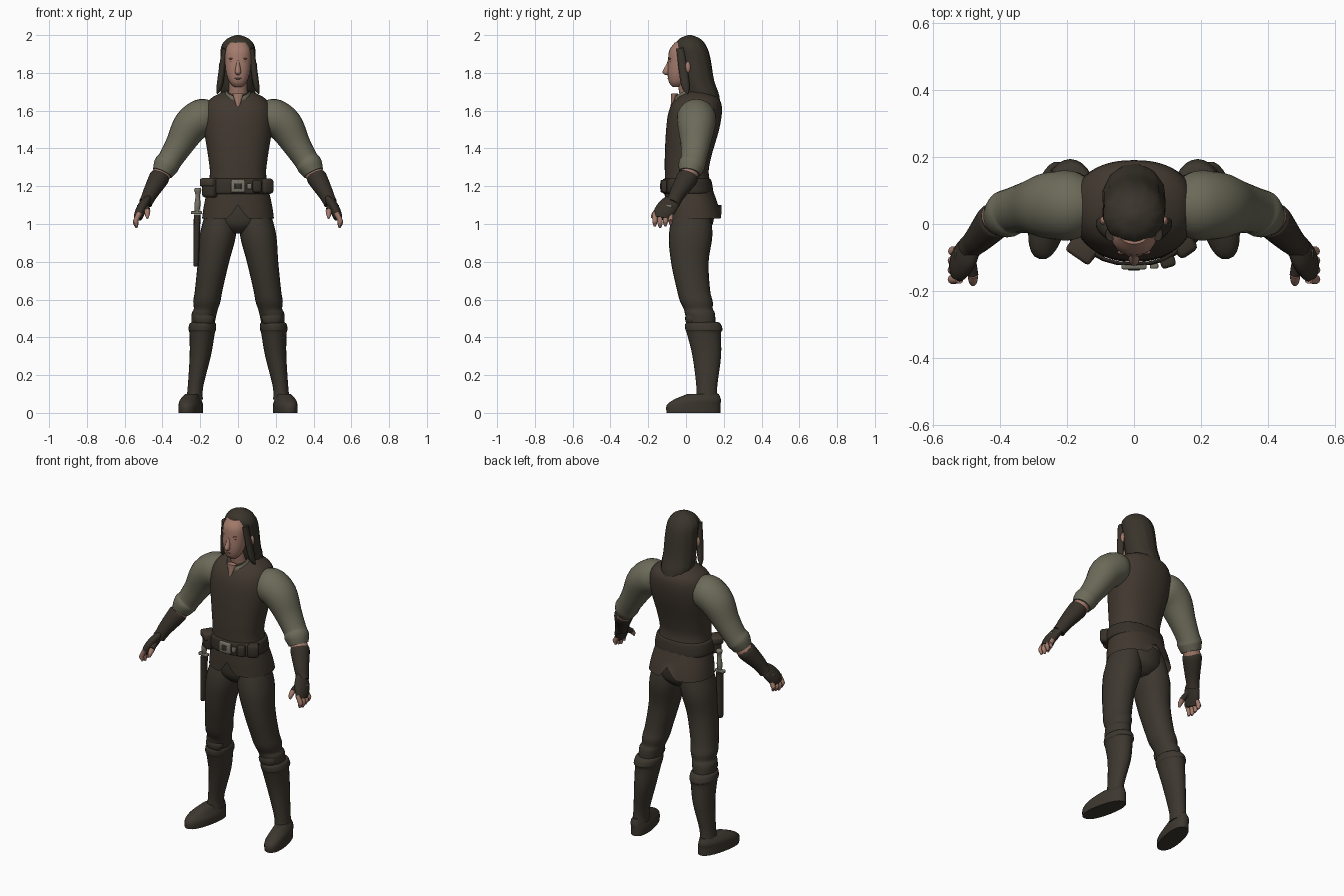
import bpy, bmesh, math
from mathutils import Vector

if "Cube" in bpy.data.objects:
    bpy.data.objects.remove(bpy.data.objects["Cube"], do_unlink=True)


def material(name, *rgb):
    mat = bpy.data.materials.new(name)
    mat.use_nodes = True
    mat.diffuse_color = (*rgb, 1)
    mat.node_tree.nodes["Principled BSDF"].inputs["Base Color"].default_value = (*rgb, 1)
    return mat


VEST = material("brown_leather", .053, .04, .029)
CLOTH = material("dark_trouser_and_boot_brown", .046, .038, .028)
SHIRT = material("grey_green_linen", .15, .145, .1)
SKIN = material("skin", .37, .2, .15)
SHADED = material("shaded_skin", .24, .12, .09)
HAIR = material("dark_hair", .041, .034, .024)
GLOVE = material("dark_glove_and_belt_leather", .038, .03, .022)
METAL = material("dull_metal", .19, .18, .14)
SIDES = {"left": 1, "right": -1}


def finish(name, bm, mat):
    bmesh.ops.recalc_face_normals(bm, faces=bm.faces)
    mesh = bpy.data.meshes.new(name)
    bm.to_mesh(mesh)
    bm.free()
    mesh.materials.append(mat)
    obj = bpy.data.objects.new(name, mesh)
    bpy.context.collection.objects.link(obj)
    bpy.ops.object.select_all(action='DESELECT')
    bpy.context.view_layer.objects.active = obj
    obj.select_set(True)
    bpy.ops.object.shade_smooth_by_angle(angle=math.radians(50))
    return obj


def spline(stations, steps=4):
    """Smooth the stations with a curve that passes through every one."""
    keys = [Vector(s) for s in stations]
    keys = [keys[0], *keys, keys[-1]]
    dense = []
    for a, b, c, d in zip(keys, keys[1:], keys[2:], keys[3:]):
        for k in range(steps):
            t = k / steps
            dense.append(b + (c - a) * (t / 2) + (a - b * 2.5 + c * 2 - d / 2) * t ** 2
                         + ((b - c) * 3 + d - a) * (t ** 3 / 2))
    return dense + [keys[-1]]


def loft(name, mat, stations, deep=1, along=False, side=1, sides=24, power=2,
         turn=0, ripple=0, cap=True, edit=None):
    """Skin rings given as x, y, z, radius; depth is the radius times deep."""
    bm = bmesh.new()
    dense = spline(stations)
    points = [s.to_3d() for s in dense]
    rings = []
    for i, centre in enumerate(points):
        axis = Vector((0, 0, 1))
        if along:
            axis = (points[min(i + 1, len(points) - 1)] - points[max(i - 1, 0)]).normalized()
        u = Vector((0, 1, 0)).cross(axis).normalized()
        v = axis.cross(u)
        ring = []
        for k in range(sides):
            angle = math.tau * k / sides
            c, s = math.cos(angle), math.sin(angle)
            size = dense[i][3] * (1 + ripple * math.cos(sides * angle / 3 + i / 4))
            across = math.copysign(abs(c) ** (2 / power), c) * size
            depth = math.copysign(abs(s) ** (2 / power), s) * size * deep
            co = centre + u * (across * math.cos(turn) - depth * math.sin(turn))
            co += v * (across * math.sin(turn) + depth * math.cos(turn))
            if edit:
                edit(co)
            co.x *= side
            ring.append(bm.verts.new(co))
        rings.append(ring)
    for low, high in zip(rings, rings[1:]):
        for k in range(sides):
            m = (k + 1) % sides
            bm.faces.new((low[k], low[m], high[m], high[k]))
    if cap:
        bm.faces.new(rings[0])
        bm.faces.new(rings[-1])
    return finish(name, bm, mat)


def central(name, mat, rows, **options):
    """Loft on the middle plane from rows of y, z, radius."""
    loft(name, mat, [(0, *row) for row in rows], **options)


def pair(name, mat, stations, **options):
    """Loft the left part and its mirrored right part."""
    for tag, side in SIDES.items():
        loft(tag + "_" + name, mat, stations, side=side, **options)


def block(name, mat, loc, size, turn=0):
    bm = bmesh.new()
    bmesh.ops.create_cube(bm, size=1)
    bmesh.ops.scale(bm, vec=size, verts=bm.verts)
    bmesh.ops.bevel(bm, geom=bm.edges[:], offset=min(size) / 4, segments=2,
                    affect='EDGES', profile=.5)
    obj = finish(name, bm, mat)
    obj.location = loc
    obj.rotation_euler.z = turn


def ball(name, mat, loc, size):
    bm = bmesh.new()
    bmesh.ops.create_uvsphere(bm, u_segments=16, v_segments=10, radius=1)
    bmesh.ops.scale(bm, vec=size, verts=bm.verts)
    finish(name, bm, mat).location = loc


def ball_pair(name, mat, loc, size):
    for tag, side in SIDES.items():
        ball(tag + "_" + name, mat, (side * loc[0], *loc[1:]), size)


# Vest with a flared skirt, split at the front and back hem
def hem_split(co):
    co.z += max(0, 1.1 - co.z) * max(0, 1 - abs(co.x) / .05)


central("vest", VEST, [(.04, 1.03, .19), (.03, 1.1, .18), (.005, 1.25, .15),
        (.01, 1.35, .157), (.035, 1.5, .18), (.05, 1.6, .18), (.06, 1.66, .15), (.06, 1.7, .08)],
        deep=.78, power=2.3, sides=48, cap=False, edit=hem_split)
central("hips", CLOTH, [(.03, .95, .08), (.03, 1, .14), (.03, 1.1, .15)], deep=.8)

# Shirt collar, open throat and neck
central("shirt_collar", SHIRT, [(.03, 1.63, .1), (.01, 1.69, .07), (0, 1.71, .06)],
        deep=1.1, along=True, cap=False)
central("open_throat", SKIN, [(-.08, 1.61, .003), (-.06, 1.69, .03)], deep=.6)
central("neck", SKIN, [(.03, 1.6, .05), (0, 1.78, .05)])

# Face
central("face", SKIN, [(-.05, 1.725, .02), (-.045, 1.75, .045), (-.035, 1.8, .063),
        (-.025, 1.87, .07), (-.02, 1.92, .068), (-.01, 1.96, .05)], power=2.2)
central("nose", SKIN, [(-.1, 1.79, .008), (-.104, 1.805, .016), (-.09, 1.85, .009),
        (-.085, 1.88, .006)], deep=1.3, sides=12)
ball("mouth", SHADED, (0, -.09, 1.77), (.02, .009, .005))
ball_pair("eye", SHADED, (.03, -.083, 1.86), (.014, .006, .006))
ball_pair("brow", SHADED, (.03, -.084, 1.875), (.02, .007, .004))
ball_pair("ear", SKIN, (.09, .01, 1.83), (.012, .014, .03))

# Long hair with loose front locks
central("hair", HAIR, [(.155, 1.54, .02), (.13, 1.6, .055), (.09, 1.68, .09), (.06, 1.76, .094),
        (.04, 1.88, .093), (.025, 1.94, .088), (.02, 1.98, .058), (.02, 2, .01)],
        deep=.95, ripple=.02, sides=36)
pair("hair_lock", HAIR, [(.07, -.03, 1.93, .015), (.09, -.01, 1.78, .017), (.1, 0, 1.72, .014),
     (.11, .01, 1.69, .003)], deep=1.4, along=True, sides=12)

# Sleeves, bare forearms and bracers
pair("sleeve", SHIRT, [(.13, .055, 1.59, .07), (.18, .055, 1.57, .097), (.25, .055, 1.52, .095),
     (.31, .05, 1.42, .075), (.36, .04, 1.34, .065), (.38, .03, 1.31, .068), (.4, .02, 1.27, .055)],
     deep=1.05, along=True)
pair("forearm", SKIN, [(.38, .03, 1.3, .045), (.42, .01, 1.24, .05)], along=True)
pair("bracer", GLOVE, [(.41, .015, 1.26, .048), (.42, .005, 1.24, .053), (.46, -.04, 1.17, .042),
     (.48, -.06, 1.13, .036), (.49, -.07, 1.11, .036)], deep=1.05, along=True)

# Fingerless gloves and fingers
pair("glove", GLOVE, [(.48, -.06, 1.13, .02), (.5, -.09, 1.1, .027), (.52, -.12, 1.06, .027),
     (.53, -.13, 1.03, .022)], deep=1.9, along=True)
thumb = [(.49, -.1, 1.1, .018), (.48, -.15, 1.07, .016), (.48, -.17, 1.05, .013),
         (.48, -.18, 1.03, .006)]
pair("thumb_glove", GLOVE, thumb[:2], along=True, sides=12)
pair("thumb", SKIN, thumb[1:], along=True, sides=12)
for number, name in enumerate(("index", "middle", "ring", "little")):
    y = -.165 + .028 * number
    drop = .008 * abs(number - 1)
    pair(name + "_finger", SKIN, [(.52, y, 1.06, .013), (.54, y, 1.02, .014),
         (.54, y, 1 + drop, .013), (.535, y, .98 + drop, .006)], along=True, sides=10)
for tag, side in SIDES.items():
    block(tag + "_glove_plate", METAL, (side * .53, -.09, 1.09), (.008, .03, .02))

# Trousers, boots and feet
pair("trouser_leg", CLOTH, [(.19, .09, .42, .055), (.18, .075, .52, .066), (.17, .065, .55, .064),
     (.165, .055, .59, .072), (.155, .04, .65, .073), (.13, .02, .8, .083), (.105, .025, .95, .096),
     (.085, .03, 1.1, .075)], deep=1.2, power=2.1)
pair("boot", CLOTH, [(.23, .11, .07, .044), (.225, .11, .14, .041), (.2, .11, .3, .056),
     (.19, .095, .42, .067), (.19, .095, .44, .073), (.187, .09, .47, .07), (.185, .09, .48, .06)],
     deep=1.35)
pair("foot", CLOTH, [(.25, .04, 0, .056), (.25, .04, .04, .056), (.25, .06, .07, .049),
     (.24, .09, .1, .033)], deep=2.6, turn=math.radians(12), power=2.3)
ball_pair("knee_pad", CLOTH, (.18, .03, .5), (.055, .035, .045))

# Belt, buckle and pouches
central("belt", GLOVE, [(.01, 1.16, .165), (.01, 1.17, .175), (.005, 1.23, .168),
        (.005, 1.24, .155)], deep=.77, power=2.3, cap=False)
block("buckle", METAL, (0, -.125, 1.2), (.075, .02, .065))
block("buckle_inset", GLOVE, (0, -.135, 1.2), (.035, .006, .03))
block("belt_stud", METAL, (.06, -.125, 1.2), (.025, .015, .03))
block("right_pouch", GLOVE, (-.145, -.07, 1.19), (.08, .07, .1), -.6)
block("right_pouch_flap", VEST, (-.15, -.07, 1.22), (.086, .075, .045), -.6)
block("small_left_pouch", GLOVE, (.1, -.11, 1.2), (.045, .04, .065), .3)
block("left_pouch", GLOVE, (.15, -.065, 1.2), (.065, .06, .08), .6)

# Dagger on the right hip
loft("scabbard", GLOVE, [(-.222, -.02, .78, .007), (-.222, -.02, .8, .014), (-.216, -.02, 1.05, .018)],
     deep=1.5, sides=12)
block("dagger_guard", METAL, (-.22, -.02, 1.06), (.06, .025, .016))
loft("dagger_grip", METAL, [(-.217, -.02, 1.06, .011), (-.215, -.02, 1.1, .016),
     (-.213, -.02, 1.15, .012), (-.213, -.02, 1.18, .019), (-.213, -.02, 1.19, .013)], sides=12)
